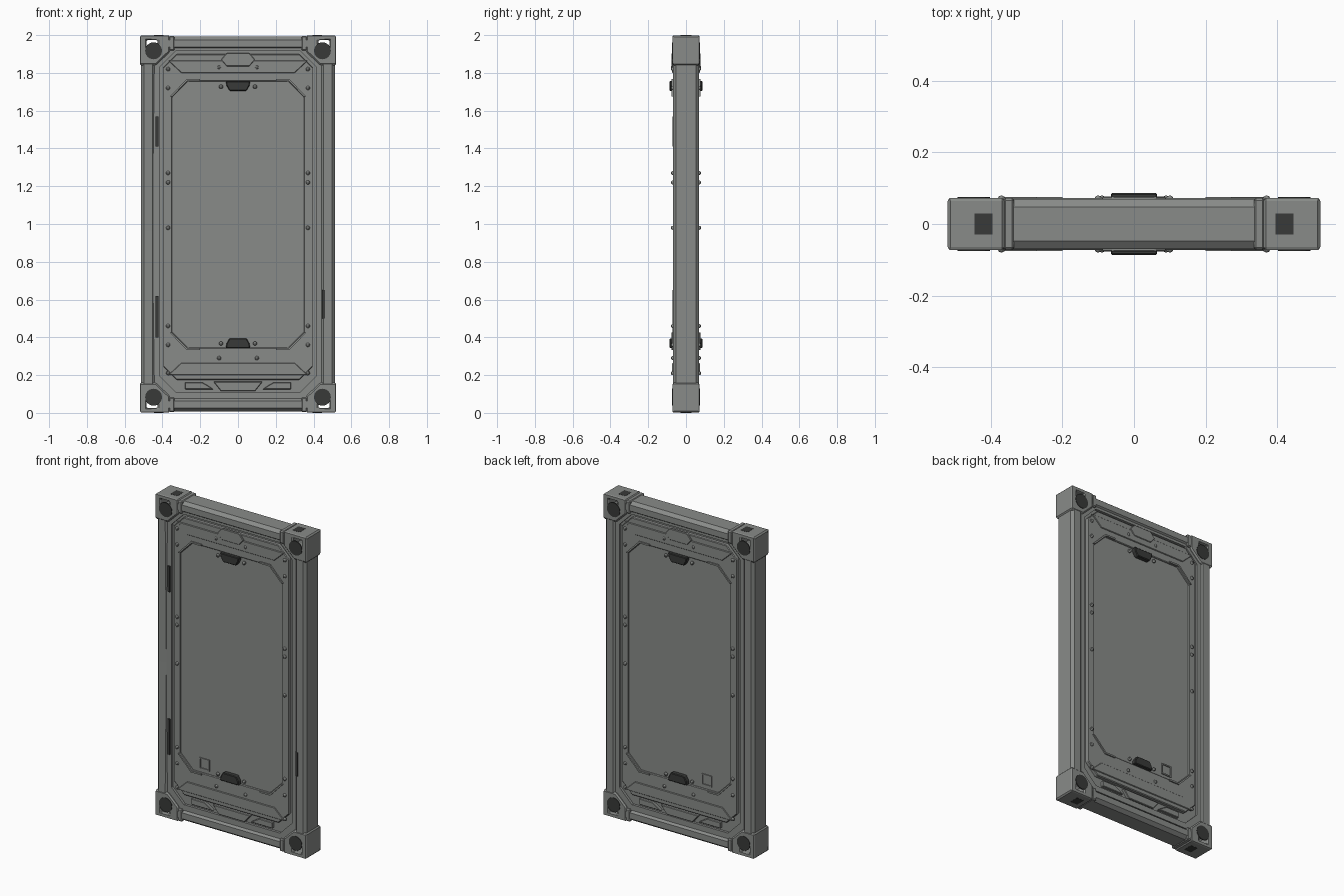
import bpy, bmesh, math
from mathutils import Vector

old = bpy.data.objects.get("Cube")
if old:
    bpy.data.objects.remove(old, do_unlink=True)


def material(name, rgb):
    m = bpy.data.materials.new(name)
    m.use_nodes = True
    col = (*rgb, 1)
    m.diffuse_color = col
    m.node_tree.nodes["Principled BSDF"].inputs["Base Color"].default_value = col
    return m


GREY = material("steel grey", (0.25, 0.26, 0.25))
DARK = material("dark grille", (0.04, 0.042, 0.04))


def finish(bm, name, mat, mirror="", bevel=0.0):
    """Turn a bmesh into an object whose origin is the middle of the panel."""
    bmesh.ops.recalc_face_normals(bm, faces=bm.faces)
    me = bpy.data.meshes.new(name)
    bm.to_mesh(me)
    bm.free()
    me.materials.append(mat)
    ob = bpy.data.objects.new(name, me)
    ob.location = (0, 0, 1)
    bpy.context.collection.objects.link(ob)
    if bevel:
        b = ob.modifiers.new("Bevel", "BEVEL")
        b.width, b.segments, b.limit_method = bevel, 1, "ANGLE"
        b.angle_limit = math.radians(40)
    if mirror:
        m = ob.modifiers.new("Mirror", "MIRROR")
        m.use_axis = ["X" in mirror, "Y" in mirror, "Z" in mirror]
        m.use_mirror_merge = False
    return ob


def loft(name, sections, mat, mirror="", bevel=0.0):
    """Solid through a series of equal-length loops."""
    bm = bmesh.new()
    loops = [[bm.verts.new(p) for p in s] for s in sections]
    n = len(loops[0])
    for a, b in zip(loops, loops[1:]):
        for i in range(n):
            j = (i + 1) % n
            bm.faces.new((a[i], a[j], b[j], b[i]))
    bm.faces.new(loops[0])
    bm.faces.new(loops[-1])
    return finish(bm, name, mat, mirror, bevel)


def plate(name, pts, y0, y1, mat=GREY, mirror="Y", bevel=0.0):
    """Outline in x and z, given thickness in y."""
    return loft(name, [[(x, y, z) for x, z in pts] for y in (y0, y1)], mat, mirror, bevel)


def ring(name, outer, inner, y0, y1, mirror="Y", bevel=0.0):
    """Flat frame between two outlines with matching corner counts."""
    bm = bmesh.new()
    v = [[bm.verts.new((x, y, z)) for x, z in pts]
         for pts, y in ((outer, y0), (outer, y1), (inner, y1), (inner, y0))]
    n = len(outer)
    for k in range(4):
        a, b = v[k], v[(k + 1) % 4]
        for i in range(n):
            j = (i + 1) % n
            bm.faces.new((a[i], a[j], b[j], b[i]))
    return finish(bm, name, GREY, mirror, bevel)


def octagon(w, z0, z1, c):
    return [(w, z0 + c), (w, z1 - c), (w - c, z1), (c - w, z1),
            (-w, z1 - c), (-w, z0 + c), (c - w, z0), (w - c, z0)]


def box(x0, x1, z0, z1):
    return [(x0, z0), (x1, z0), (x1, z1), (x0, z1)]


# Core panel and stepped lips
plate("core_panel", octagon(0.435, -0.91, 0.93, 0.08), -0.045, 0.045, mirror="")
ring("frame_lip", octagon(0.45, -0.925, 0.94, 0.09),
     octagon(0.415, -0.89, 0.915, 0.085), -0.06, -0.03)
ring("border_plate", octagon(0.395, -0.825, 0.9, 0.07),
     octagon(0.35, -0.655, 0.755, 0.085), -0.068, -0.04, bevel=0.004)
plate("screen_panel", octagon(0.36, -0.67, 0.77, 0.085), -0.06, 0.06, mirror="")

# Side posts, the right one with a shallow dent halfway up
for side, name in ((1, "left_post"), (-1, "right_post")):
    profile = [(0.435, -0.052), (0.452, -0.07), (0.497, -0.07), (0.513, -0.054),
               (0.513, 0.054), (0.497, 0.07), (0.452, 0.07), (0.435, 0.052)]
    sections = []
    for z in (-0.86, -0.04, 0.86):
        push = 0.012 if side < 0 and z == -0.04 else 0
        sections.append([(side * x, y + (push if i < 2 else 0), z)
                         for i, (x, y) in enumerate(profile)])
    loft(name, sections, GREY)

# Top and bottom rails
rail = [(-0.052, 0.925), (-0.07, 0.938), (-0.07, 0.975), (-0.048, 0.992),
        (0.048, 0.992), (0.07, 0.975), (0.07, 0.938), (0.052, 0.925)]
loft("end_rail", [[(x, y, z) for y, z in rail] for x in (-0.37, 0.37)], GREY, "Z")

# Corner castings with a through hole, round grilles and end slots
ring("corner_block",
     [(0.52, 0.999), (0.52, 0.84), (0.435, 0.84), (0.36, 0.912), (0.36, 0.999)],
     [(0.485, 0.975), (0.485, 0.92), (0.44, 0.91), (0.425, 0.93), (0.425, 0.975)],
     -0.072, 0.072, mirror="XZ", bevel=0.008)
disc = [(0.447 + 0.045 * math.cos(a * math.pi / 8),
         0.917 + 0.045 * math.sin(a * math.pi / 8)) for a in range(16)]
plate("corner_grille", disc, -0.075, -0.069, DARK, "XYZ")
plate("end_slot", box(0.395, 0.445, 0.994, 1.0), -0.03, 0.03, DARK, "XZ")
plate("corner_collar", box(0.335, 0.365, 0.918, 0.996), -0.072, 0.072, GREY, "XZ", 0.006)

# Raised plates above and below the screen
plate("upper_plate", [(-0.37, 0.865), (-0.3, 0.8), (0.3, 0.8), (0.37, 0.865)],
      -0.073, -0.06, bevel=0.003)
plate("upper_badge", [(-0.09, 0.87), (-0.06, 0.835), (0.06, 0.835),
                      (0.09, 0.87), (0.06, 0.905), (-0.06, 0.905)],
      -0.077, -0.06, bevel=0.003)
plate("lower_plate", [(-0.37, -0.8), (0.37, -0.8), (0.3, -0.735), (-0.3, -0.735)],
      -0.073, -0.06, bevel=0.003)
plate("lower_slot", [(0.13, -0.875), (0.28, -0.875), (0.28, -0.838),
                     (0.19, -0.838), (0.16, -0.855)],
      -0.062, -0.04, mirror="XY", bevel=0.003)
plate("lower_badge", [(-0.13, -0.835), (-0.09, -0.885), (0.09, -0.885), (0.13, -0.835)],
      -0.064, -0.04, bevel=0.003)

# Raised strips round the screen corners
for name, z, d in (("upper_corner_strip", 0.757, -1), ("lower_corner_strip", -0.657, 1)):
    plate(name, [(0.2, z), (0.268, z), (0.35, z + d * 0.083),
                 (0.362, z + d * 0.083), (0.272, z - d * 0.01), (0.2, z - d * 0.01)],
          -0.076, -0.06, mirror="XY")

# Dark latches and the small square port
for name, z, d in (("upper_latch", 0.757, -1), ("lower_latch", -0.657, 1)):
    plate(name, [(-0.065, z), (0.065, z), (0.06, z + d * 0.025),
                 (0.045, z + d * 0.052), (-0.045, z + d * 0.052), (-0.06, z + d * 0.025)],
          -0.087, -0.055, DARK, bevel=0.004)
ring("square_port", box(-0.222, -0.152, -0.635, -0.565),
     box(-0.214, -0.16, -0.627, -0.573), -0.066, -0.055)

# Rivets
spots = [(0.37, z) for z in (0.82, 0.72, 0.27, 0.22, -0.02, -0.54, -0.64, -0.79)]
spots += [(0.1, 0.83), (0.09, 0.727), (0.09, -0.632), (0.1, -0.71)]
bm = bmesh.new()
for x, z in spots:
    made = bmesh.ops.create_uvsphere(bm, u_segments=8, v_segments=6, radius=0.011)
    bmesh.ops.translate(bm, verts=made["verts"], vec=Vector((x, -0.069, z)))
finish(bm, "rivets", GREY, "XY")

# Worn dark seams in the groove
for name, x, z0, z1 in (("upper_seam", -0.428, 0.41, 0.57), ("lower_seam", -0.428, -0.6, -0.38),
                        ("left_seam", 0.452, -0.5, -0.35)):
    plate(name, box(x - 0.008, x + 0.008, z0, z1), -0.071, -0.063, DARK, "")
